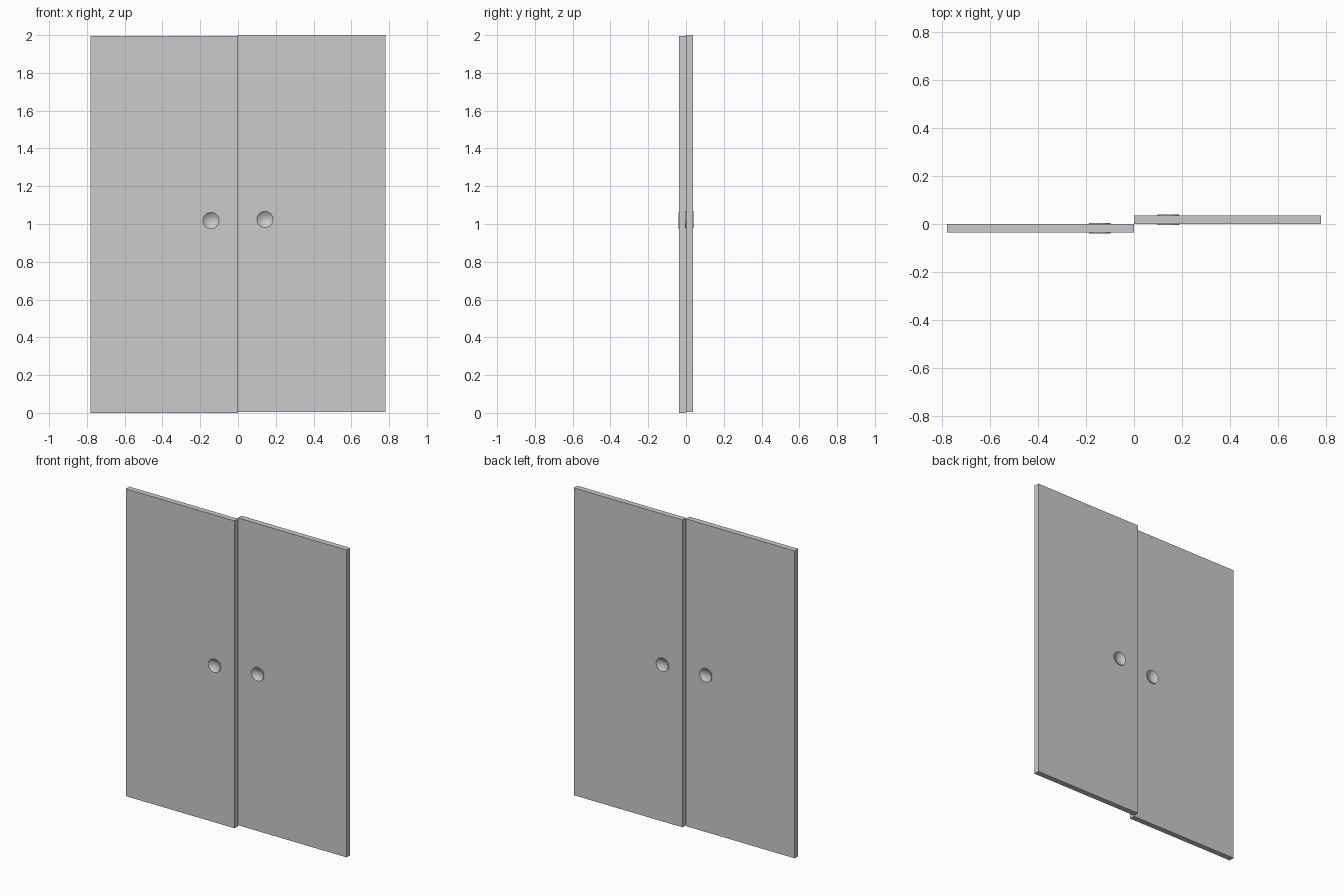
import bpy, bmesh, math
from mathutils import Matrix

cube = bpy.data.objects.get("Cube")
if cube:
    bpy.data.objects.remove(cube, do_unlink=True)

WIDTH, THICK, HEIGHT = 0.78, 0.036, 1.994
PULL_R, RIM, DISH = 0.045, 0.004, 0.017

grey = bpy.data.materials.new("light_grey")
grey.use_nodes = True
colour = (0.6, 0.6, 0.6, 1)
grey.diffuse_color = colour
grey.node_tree.nodes["Principled BSDF"].inputs["Base Color"].default_value = colour


def finish(name, bm):
    bmesh.ops.recalc_face_normals(bm, faces=bm.faces)
    mesh = bpy.data.meshes.new(name)
    bm.to_mesh(mesh)
    bm.free()
    mesh.materials.append(grey)
    obj = bpy.data.objects.new(name, mesh)
    bpy.context.collection.objects.link(obj)
    return obj


def activate(obj):
    bpy.ops.object.select_all(action="DESELECT")
    obj.select_set(True)
    bpy.context.view_layer.objects.active = obj


def panel(name, x, y, z):
    bm = bmesh.new()
    place = Matrix.Translation((x, y, z)) @ Matrix.Diagonal((WIDTH, THICK, HEIGHT, 1))
    bmesh.ops.create_cube(bm, size=1, matrix=place)
    return finish(name, bm)


def cut_hole(door, x, y, z):
    # Round opening that holds the finger pull
    bm = bmesh.new()
    turn = Matrix.Translation((x, y, z)) @ Matrix.Rotation(math.pi / 2, 4, "X")
    r = PULL_R - 0.001
    bmesh.ops.create_cone(bm, cap_ends=True, segments=32, radius1=r, radius2=r,
                          depth=THICK * 3, matrix=turn)
    cutter = finish("hole_cutter", bm)
    cutter.hide_render = True
    mod = door.modifiers.new("hole", "BOOLEAN")
    mod.operation, mod.object, mod.solver = "DIFFERENCE", cutter, "EXACT"
    activate(door)
    bpy.ops.object.modifier_apply(modifier=mod.name)
    bpy.data.objects.remove(cutter, do_unlink=True)


def finger_pull(name, x, y, z):
    # Turned disc with a hollow dish on both faces
    top = THICK / 2 + RIM
    inner = PULL_R - 0.002
    steps = 8
    dish = []
    for i in range(steps + 1):
        t = i / steps
        dish.append((inner * t, top - DISH * (1 - t * t)))
    half = dish + [(PULL_R, top)]
    profile = half + [(r, -h) for r, h in reversed(half)]
    bm = bmesh.new()
    verts = [bm.verts.new((r, h, 0)) for r, h in profile]
    edges = [bm.edges.new(pair) for pair in zip(verts, verts[1:])]
    bmesh.ops.spin(bm, geom=verts + edges, cent=(0, 0, 0), axis=(0, 1, 0),
                   angle=math.tau, steps=32)
    bmesh.ops.remove_doubles(bm, verts=bm.verts, dist=0.00001)
    obj = finish(name, bm)
    obj.location = (x, y, z)
    activate(obj)
    bpy.ops.object.shade_smooth_by_angle(angle=math.radians(35))


# Two sliding doors on neighbouring tracks, the rear one slightly higher
for side, s, base in (("right_front", -1, 0), ("left_rear", 1, 2 - HEIGHT)):
    y = s * THICK / 2
    door = panel(side + "_door", s * WIDTH / 2, y, base + HEIGHT / 2)
    hole = (s * 0.143, y, base + 1.018)
    cut_hole(door, *hole)
    finger_pull(side + "_finger_pull", *hole)
